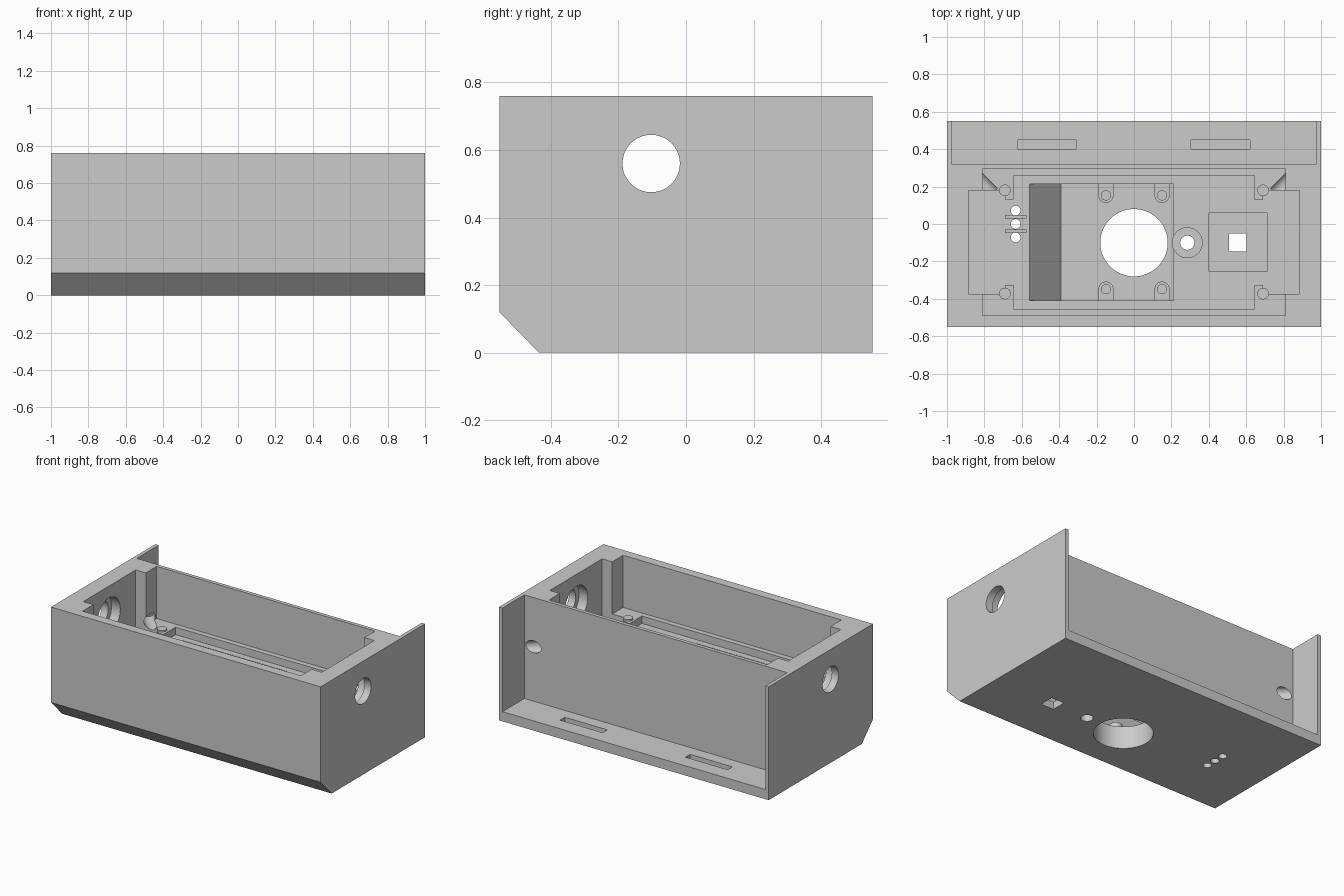
import bpy, bmesh, math
from mathutils import Vector

cube = bpy.data.objects.get("Cube")
if cube:
    bpy.data.objects.remove(cube, do_unlink=True)

grey = bpy.data.materials.new("light grey plastic")
grey.use_nodes = True
grey.diffuse_color = (0.6, 0.6, 0.6, 1)
grey.node_tree.nodes["Principled BSDF"].inputs["Base Color"].default_value = (0.6, 0.6, 0.6, 1)

CY = -0.0975                      # centre line of the cavity
FLOOR, SHELF, TOP = 0.36, 0.41, 0.76
POCKET = 0.15


def make(name, bm):
    bmesh.ops.recalc_face_normals(bm, faces=bm.faces)
    mesh = bpy.data.meshes.new(name)
    bm.to_mesh(mesh)
    bm.free()
    mesh.materials.append(grey)
    obj = bpy.data.objects.new(name, mesh)
    bpy.context.scene.collection.objects.link(obj)
    return obj


def prism(name, pts, axis, a, b):
    """Extrude a 2D outline along an axis from a to b."""
    place = {"x": lambda p, t: (t, p[0], p[1]),
             "y": lambda p, t: (p[0], t, p[1]),
             "z": lambda p, t: (p[0], p[1], t)}[axis]
    bm = bmesh.new()
    low = [bm.verts.new(place(p, a)) for p in pts]
    high = [bm.verts.new(place(p, b)) for p in pts]
    bm.faces.new(low)
    bm.faces.new(high)
    for i in range(len(pts)):
        j = (i + 1) % len(pts)
        bm.faces.new((low[i], low[j], high[j], high[i]))
    return make(name, bm)


def rect(x0, x1, y0, y1):
    return [(x0, y0), (x1, y0), (x1, y1), (x0, y1)]


def circle(x, y, r, n=48):
    return [(x + r * math.cos(math.tau * i / n), y + r * math.sin(math.tau * i / n))
            for i in range(n)]


def mirrored(quarter):
    """Mirror a quarter outline into a closed outline about the cavity centre."""
    back = quarter[::-1]
    pts = (quarter + [(x, -y) for x, y in back]
           + [(-x, -y) for x, y in quarter] + [(-x, y) for x, y in back])
    return [(x, y + CY) for x, y in pts]


def rod(name, start, end, r):
    start, end = Vector(start), Vector(end)
    bm = bmesh.new()
    bmesh.ops.create_cone(bm, cap_ends=True, segments=40, radius1=r, radius2=r,
                          depth=(end - start).length)
    turn = (end - start).to_track_quat("Z", "Y").to_matrix()
    bmesh.ops.rotate(bm, matrix=turn, verts=bm.verts)
    bmesh.ops.translate(bm, vec=(start + end) / 2, verts=bm.verts)
    return make(name, bm)


def cut(obj, cutter):
    """Subtract the cutter, bake the result and remove the cutter."""
    mod = obj.modifiers.new("cut", "BOOLEAN")
    mod.operation, mod.solver, mod.object = "DIFFERENCE", "EXACT", cutter
    graph = bpy.context.evaluated_depsgraph_get()
    mesh = bpy.data.meshes.new_from_object(obj.evaluated_get(graph))
    obj.modifiers.remove(mod)
    obj.data = mesh
    bpy.data.objects.remove(cutter, do_unlink=True)


# Outer case with the chamfered lower front edge
case = prism("case", [(-0.552, 0.12), (-0.435, 0), (0.552, 0), (0.552, TOP), (-0.552, TOP)],
             "x", -1, 1)

# Open bay at the back, with two shallow slots in its ledge
cut(case, prism("bay", rect(-0.975, 0.975, 0.32, 0.7), "z", 0.065, 1))
for x in (-0.467, 0.462):
    cut(case, prism("slot", rect(x - 0.157, x + 0.157, 0.4, 0.45), "z", 0.03, 0.2))

# Cavity above the shelf, then the deeper well that leaves corner posts
cut(case, prism("opening", mirrored([(0.81, 0.3925), (0.81, 0.2775), (0.885, 0.2775)]),
                "z", SHELF, 1))
cut(case, prism("well", mirrored([(0.645, 0.3575), (0.645, 0.2275), (0.69, 0.2275),
                                  (0.69, 0.2775), (0.885, 0.2775)]), "z", FLOOR, 0.5))

# Sunken pocket with a ramp on one side, and the large round hole
cut(case, prism("pocket", [(-0.56, FLOOR), (-0.39, POCKET), (0.21, POCKET),
                           (0.21, 0.5), (-0.56, 0.5)], "y", -0.41, 0.215))
cut(case, prism("large_hole", circle(0, -0.1, 0.18, 72), "z", -0.1, 0.5))

# Counterbored round hole and square window
cut(case, prism("counterbore", circle(0.285, -0.1, 0.08), "z", 0.1, 0.5))
cut(case, prism("small_hole", circle(0.285, -0.1, 0.038), "z", -0.1, 0.5))
cut(case, prism("window_recess", rect(0.4, 0.71, -0.255, 0.06), "z", 0.05, 0.5))
cut(case, prism("window", rect(0.507, 0.602, -0.148, -0.05), "z", -0.1, 0.5))

# Row of three small holes
for y in (-0.072, 0, 0.072):
    cut(case, prism("lamp_hole", circle(-0.633, y, 0.026, 32), "z", -0.1, 0.5))

for s in (-1, 1):
    # Side holes, wider on the inside
    cut(case, rod("side_hole", (s * 0.8, -0.103, 0.56), (s * 1.1, -0.103, 0.56), 0.085))
    cut(case, rod("side_bore", (s * 0.8, -0.103, 0.56), (s * 0.95, -0.103, 0.56), 0.12))
    # Slanted cable hole from the bay into the cavity corner
    cut(case, rod("cable_hole", (s * 0.945, 0.357, 0.43), (s * 0.755, 0.167, 0.43), 0.04))

parts = [case]

# Locating pegs on the corner posts
for x in (-0.69, 0.69):
    for y in (0.18, -0.372):
        parts.append(prism("corner_peg", circle(x, y, 0.031, 32), "z", FLOOR - 0.02, 0.42))

# Thin dividers between the three small holes
for y in (-0.038, 0.038):
    parts.append(prism("divider", rect(-0.69, -0.575, y - 0.009, y + 0.009),
                       "z", FLOOR - 0.02, 0.4))

# Rounded standoffs joined to the pocket walls
for x in (-0.15, 0.15):
    for wall, y in ((0.22, 0.153), (-0.415, -0.348)):
        d = 1 if wall > y else -1
        arc = [(x + 0.04 * math.cos(math.pi * i / 16),
                y - d * 0.04 * math.sin(math.pi * i / 16)) for i in range(17)]
        standoff = prism("standoff", arc + [(x - 0.04, wall), (x + 0.04, wall)],
                         "z", POCKET - 0.02, 0.22)
        cut(standoff, prism("screw_hole", circle(x, y, 0.025, 32), "z", 0.16, 0.4))
        parts.append(standoff)

# Smooth the round walls and keep the hard edges
bpy.ops.object.select_all(action="DESELECT")
for obj in parts:
    obj.select_set(True)
bpy.context.view_layer.objects.active = case
bpy.ops.object.shade_smooth_by_angle(angle=math.radians(30))
